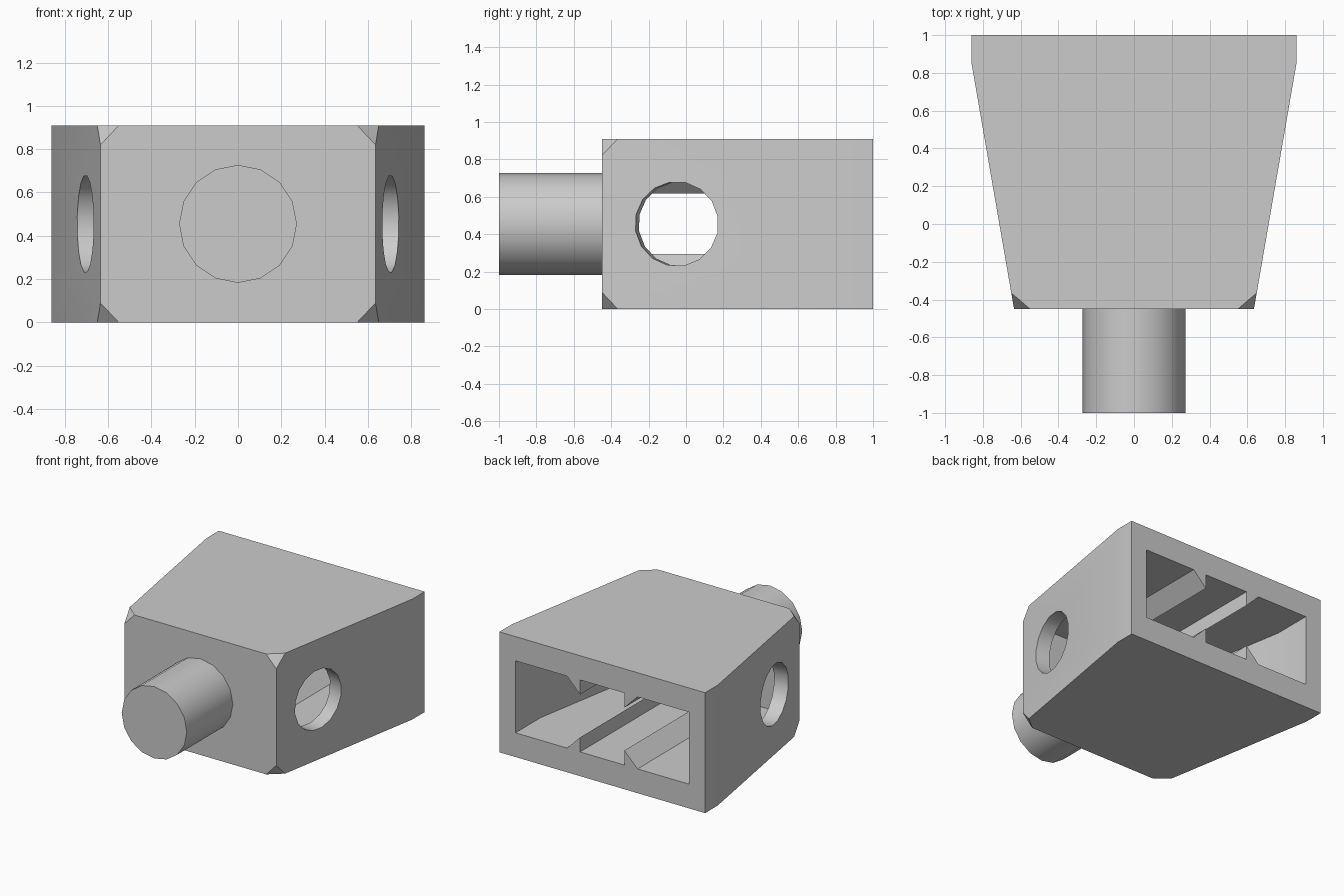
import bpy, bmesh, math
from mathutils import Vector, Matrix

if "Cube" in bpy.data.objects:
    bpy.data.objects.remove(bpy.data.objects["Cube"], do_unlink=True)

HEIGHT = 0.91
MID = HEIGHT / 2
FRONT, BACK = -0.45, 1.0
TAPER = (0.86 - 0.635) / 1.3

grey = bpy.data.materials.new("plain grey")
grey.use_nodes = True
grey.diffuse_color = (0.6, 0.6, 0.6, 1)
grey.node_tree.nodes["Principled BSDF"].inputs["Base Color"].default_value = grey.diffuse_color


def make_object(name, bm):
    bmesh.ops.recalc_face_normals(bm, faces=bm.faces)
    mesh = bpy.data.meshes.new(name)
    bm.to_mesh(mesh)
    bm.free()
    mesh.materials.append(grey)
    obj = bpy.data.objects.new(name, mesh)
    bpy.context.collection.objects.link(obj)
    return obj


def prism(points, direction):
    bm = bmesh.new()
    face = bm.faces.new([bm.verts.new(p) for p in points])
    extruded = bmesh.ops.extrude_face_region(bm, geom=[face])["geom"]
    moved = [v for v in extruded if isinstance(v, bmesh.types.BMVert)]
    bmesh.ops.translate(bm, verts=moved, vec=direction)
    return bm


def plan_prism(half, z, height):
    # Mirror one half of the plan outline across x = 0
    outline = half + [(-x, y) for x, y in reversed(half)]
    return prism([(x, y, z) for x, y in outline], (0, 0, height))


def cylinder(radius, length, centre, axis):
    bm = bmesh.new()
    turn = Vector((0, 0, 1)).rotation_difference(Vector(axis)).to_matrix().to_4x4()
    bmesh.ops.create_cone(bm, cap_ends=True, segments=16, radius1=radius,
                          radius2=radius, depth=length,
                          matrix=Matrix.Translation(centre) @ turn)
    return bm


def cut(target, cutter):
    mod = target.modifiers.new("cut", 'BOOLEAN')
    mod.operation = 'DIFFERENCE'
    mod.solver = 'EXACT'
    mod.object = cutter
    bpy.context.view_layer.objects.active = target
    bpy.ops.object.modifier_apply(modifier=mod.name)
    bpy.data.objects.remove(cutter, do_unlink=True)


# Tapered body with its four front corners sliced off
bm = plan_prism([(0.635, FRONT), (0.86, 0.85), (0.86, BACK)], 0, HEIGHT)
for sx in (-1, 1):
    for top in (0, 1):
        sz = 2 * top - 1
        z = top * HEIGHT
        a = Vector((sx * 0.635, FRONT, z - sz * 0.09))
        b = Vector((sx * 0.55, FRONT, z))
        c = Vector((sx * (0.635 + 0.085 * TAPER), FRONT + 0.085, z))
        normal = (b - a).cross(c - a).normalized()
        if normal.y > 0:
            normal.negate()
        geom = bm.verts[:] + bm.edges[:] + bm.faces[:]
        hit = bmesh.ops.bisect_plane(bm, geom=geom, plane_co=a, plane_no=normal,
                                     clear_outer=True, dist=0.0001)
        rim = [e for e in hit["geom_cut"] if isinstance(e, bmesh.types.BMEdge)]
        bmesh.ops.holes_fill(bm, edges=[e for e in rim if e.is_boundary])
body = make_object("body", bm)

# Rear pocket, with triangular ribs left along its floor and ceiling
LOW, HIGH, RIB, INNER = 0.183, 0.727, 0.11, -0.31
inner_x = 0.725 - (0.7 - INNER) * TAPER
pocket = make_object("pocket_cutter", plan_prism(
    [(inner_x, INNER), (0.725, 0.7), (0.725, BACK + 0.1)], LOW, HIGH - LOW))
for sx in (-1, 1):
    for z, up in ((LOW, 1), (HIGH, -1)):
        slant = [(0.185, RIB), (0.295, 0), (0.345, -0.05), (0.185, -0.05)]
        points = [(sx * x, INNER - 0.1, z + up * h) for x, h in slant]
        cut(pocket, make_object("rib_cutter", prism(points, (0, 1.6, 0))))
cut(body, pocket)

# Round holes square to the slanted side walls
for sx in (-1, 1):
    axis = Vector((sx, -TAPER, 0)).normalized()
    centre = (sx * (0.86 - 0.9 * TAPER), -0.05, MID)
    cut(body, make_object("side_hole_cutter", cylinder(0.226, 0.4, centre, axis)))

# Front peg
peg = make_object("front_peg", cylinder(0.272, 0.57, (0, -0.715, MID), (0, 1, 0)))

# Rounded surfaces smooth, hard edges sharp
bpy.ops.object.select_all(action='DESELECT')
for obj in (body, peg):
    obj.select_set(True)
bpy.context.view_layer.objects.active = body
bpy.ops.object.shade_smooth_by_angle(angle=math.radians(30))
